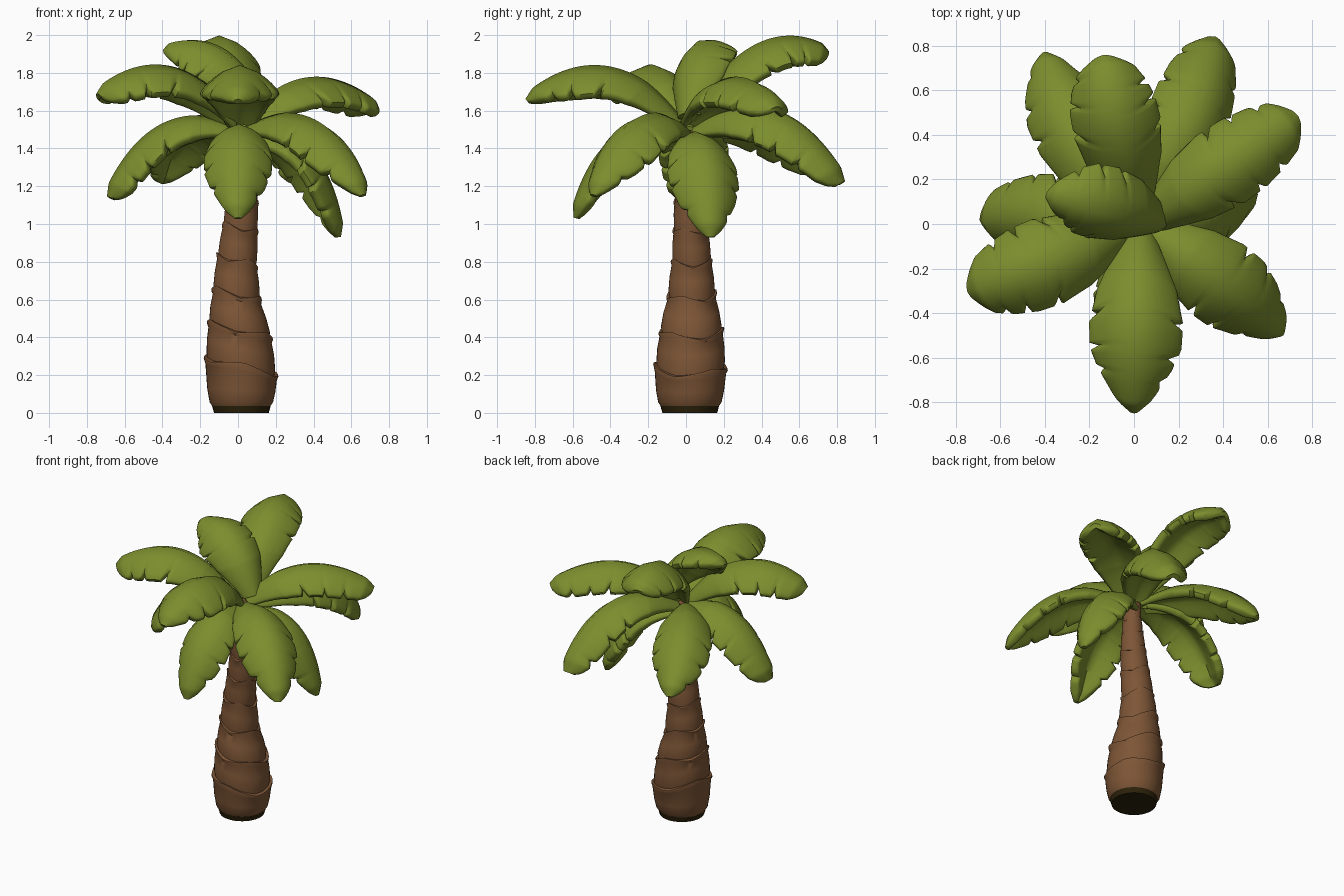
import bpy, bmesh, math, random
from mathutils import Vector, Matrix

if "Cube" in bpy.data.objects:
    bpy.data.objects.remove(bpy.data.objects["Cube"])

random.seed(4)

def material(name, rgb):
    m = bpy.data.materials.new(name)
    m.diffuse_color = (*rgb, 1)
    m.use_nodes = True
    m.node_tree.nodes["Principled BSDF"].inputs["Base Color"].default_value = m.diffuse_color
    return m

GREEN = material("leaf green", (0.20, 0.27, 0.027))
BROWN = material("bark brown", (0.205, 0.092, 0.037))
DARK = material("dark base", (0.025, 0.016, 0.003))

def skin(bm, rings):
    """Join equal-sized loops of points into a closed, capped tube."""
    rows = [[bm.verts.new(p) for p in ring] for ring in rings]
    n = len(rows[0])
    for a, b in zip(rows, rows[1:]):
        for i in range(n):
            bm.faces.new((a[i], a[(i + 1) % n], b[(i + 1) % n], b[i]))
    bm.faces.new(rows[0][::-1])
    bm.faces.new(rows[-1])

def finish(bm, name, mat, angle):
    bmesh.ops.recalc_face_normals(bm, faces=bm.faces)
    me = bpy.data.meshes.new(name)
    bm.to_mesh(me)
    bm.free()
    me.materials.append(mat)
    ob = bpy.data.objects.new(name, me)
    bpy.context.collection.objects.link(ob)
    bpy.ops.object.select_all(action='DESELECT')
    ob.select_set(True)
    bpy.context.view_layer.objects.active = ob
    bpy.ops.object.shade_smooth_by_angle(angle=math.radians(angle))
    return ob

def lerp_table(table, u):
    for (a, va), (b, vb) in zip(table, table[1:]):
        if u <= b:
            return va + (vb - va) * (u - a) / (b - a)
    return table[-1][1]

# ---- Trunk: stacked bark sleeves with tilted, slightly ragged lips ----
# lip height, lip radius, centre x, centre y
LIPS = [(0.03, 0.15, 0.018, 0.02), (0.25, 0.192, 0.016, 0.024), (0.44, 0.170, 0.01, 0.028),
        (0.63, 0.130, -0.008, 0.03), (0.81, 0.108, -0.004, 0.03), (0.98, 0.094, 0.012, 0.025),
        (1.13, 0.084, 0.024, 0.02), (1.27, 0.072, 0.025, 0.012), (1.38, 0.062, 0.02, 0.005),
        (1.49, 0.052, 0.01, 0.0)]
SIDES = 40
bm = bmesh.new()
for k, (lo, hi) in enumerate(zip(LIPS, LIPS[1:])):
    phase = random.uniform(0, 6.28)
    def ring(t, r, tilt, rag):
        z = lo[0] + (hi[0] - lo[0]) * t
        cx = lo[2] + (hi[2] - lo[2]) * t
        cy = lo[3] + (hi[3] - lo[3]) * t
        pts = []
        for i in range(SIDES):
            a = 2 * math.pi * i / SIDES
            tooth = abs(((a + phase) / (2 * math.pi) * 3) % 1 - 0.5) - 0.25
            pts.append((cx + r * math.cos(a), cy + r * math.sin(a),
                        z - tilt * math.cos(a) + rag * tooth))
        return pts
    r0, r1 = lo[1], hi[1]
    tl = 0.04 * r1 / 0.17
    if k == 0:
        prof = [(0, .150, 0, 0), (.12, .168, 0, 0), (.4, .180, .01, 0)]
    else:
        prof = [(-.25, r0 * .88, tl, 0), (.1, r0 * .945, tl, 0), (.5, (r0 + r1) * .492, tl, 0)]
    prof += [(.85, r1 * .985, tl, .03), (.96, r1 * 1.03, tl, .08),
             (1.0, r1 * 1.02, tl, .08), (1.0, r1 * .85, tl, .03)]
    skin(bm, [ring(*p) for p in prof])
finish(bm, "trunk", BROWN, 45)

# ---- Dark underside of the trunk ----
bm = bmesh.new()
bmesh.ops.create_cone(bm, cap_ends=True, segments=SIDES, radius1=0.145, radius2=0.155, depth=0.036,
                      matrix=Matrix.Translation((0.018, 0.02, 0.018)))
finish(bm, "trunk_base", DARK, 40)

# ---- Fronds: arched, notched leaves with thick rims swept along a curve ----
BODY = [(0, .07), (.12, .12), (.25, .165), (.45, .195), (.65, .19)]
BLUNT = BODY + [(.82, .165), (.93, .13), (.98, .09), (1, .05)]
POINTED = BODY + [(.8, .15), (.91, .09), (.97, .05), (1, .015)]
STEPS, AROUND = 72, 28
ARCH = 0.66

def frond(name, root, mid, tip, scale=1.0, roll=0.0, width=BLUNT):
    root, mid, tip = Vector(root), Vector(mid), Vector(tip)
    ctrl = mid * 2 - (root + tip) / 2
    notches = {s: [u + random.uniform(-.03, .03) for u in us]
               for s, us in ((1, (.40, .60, .80)), (-1, (.48, .70, .86)))}
    rings = []
    for j in range(STEPS + 1):
        u = j / STEPS
        c = root * (1 - u) ** 2 + ctrl * 2 * u * (1 - u) + tip * u * u
        t = ((ctrl - root) * (1 - u) + (tip - ctrl) * u).normalized()
        side = t.cross(Vector((0, 0, 1))).normalized()
        side = Matrix.Rotation(math.radians(roll), 3, t) @ side
        up = side.cross(t)
        base = lerp_table(width, u) * scale
        thick = 0.038 * min(1, .5 + u * 2, .4 + (1 - u) * 10)
        pts = []
        for i in range(AROUND):
            a = 2 * math.pi * i / AROUND
            ca, sa = math.cos(a), math.sin(a)
            s = math.copysign(abs(ca) ** .65, ca)
            h = math.copysign(abs(sa) ** .45, sa)
            # each notch cuts in sharply, then the lobe grows out again
            cut = 0
            for n in notches[1 if s >= 0 else -1]:
                if u >= n:
                    cut = max(cut, 1 - (u - n) / .05)
            w = base * (1 - .25 * cut * abs(s))
            drop = ARCH * w * abs(s) ** 1.5
            # thickness follows the local surface direction of the arch
            nrm = (up + side * math.copysign(1.5 * ARCH * abs(s) ** .5, s)).normalized()
            pts.append(c + side * (w * s) - up * drop + nrm * (thick * h)
                       + t * (.03 * s * s * u * (1 - u) * 4))
        rings.append(pts)
    bm = bmesh.new()
    skin(bm, rings)
    finish(bm, name, GREEN, 50)

# lower, drooping tier
frond("lower_frond_front", (0.01, -.02, 1.48), (0, -.37, 1.42), (0, -.58, 1.03), .88, 0, POINTED)
frond("lower_frond_front_right", (.05, -.02, 1.50), (.41, -.275, 1.51), (.66, -.49, 1.15), .95, 0, POINTED)
frond("lower_frond_right", (.05, .02, 1.46), (.37, .10, 1.35), (.53, .13, .93), .92, 0, POINTED)
frond("lower_frond_back_right", (.04, .05, 1.50), (.26, .46, 1.57), (.36, .83, 1.22), .92, 14)
frond("lower_frond_back_left", (-.03, .04, 1.50), (-.27, .43, 1.51), (-.40, .76, 1.22), .92, 0, POINTED)
frond("lower_frond_left", (-.03, .02, 1.50), (-.40, .04, 1.49), (-.68, .02, 1.14), .9)
# upper, spreading tier
frond("upper_frond_front", (.02, -.03, 1.54), (.01, -.43, 1.80), (0, -.84, 1.65), 1.03, 0, POINTED)
frond("upper_frond_right", (.06, .01, 1.54), (.38, .24, 1.74), (.73, .48, 1.61), .9)
frond("upper_frond_left", (-.02, -.02, 1.54), (-.37, -.16, 1.80), (-.74, -.30, 1.68), .98)
frond("upper_frond_back", (.02, .04, 1.55), (-.065, .39, 1.92), (-.14, .75, 1.90), .97)
frond("crown_frond", (.13, .00, 1.58), (-.10, .05, 1.89), (-.39, .13, 1.91), .88, -22, POINTED)
